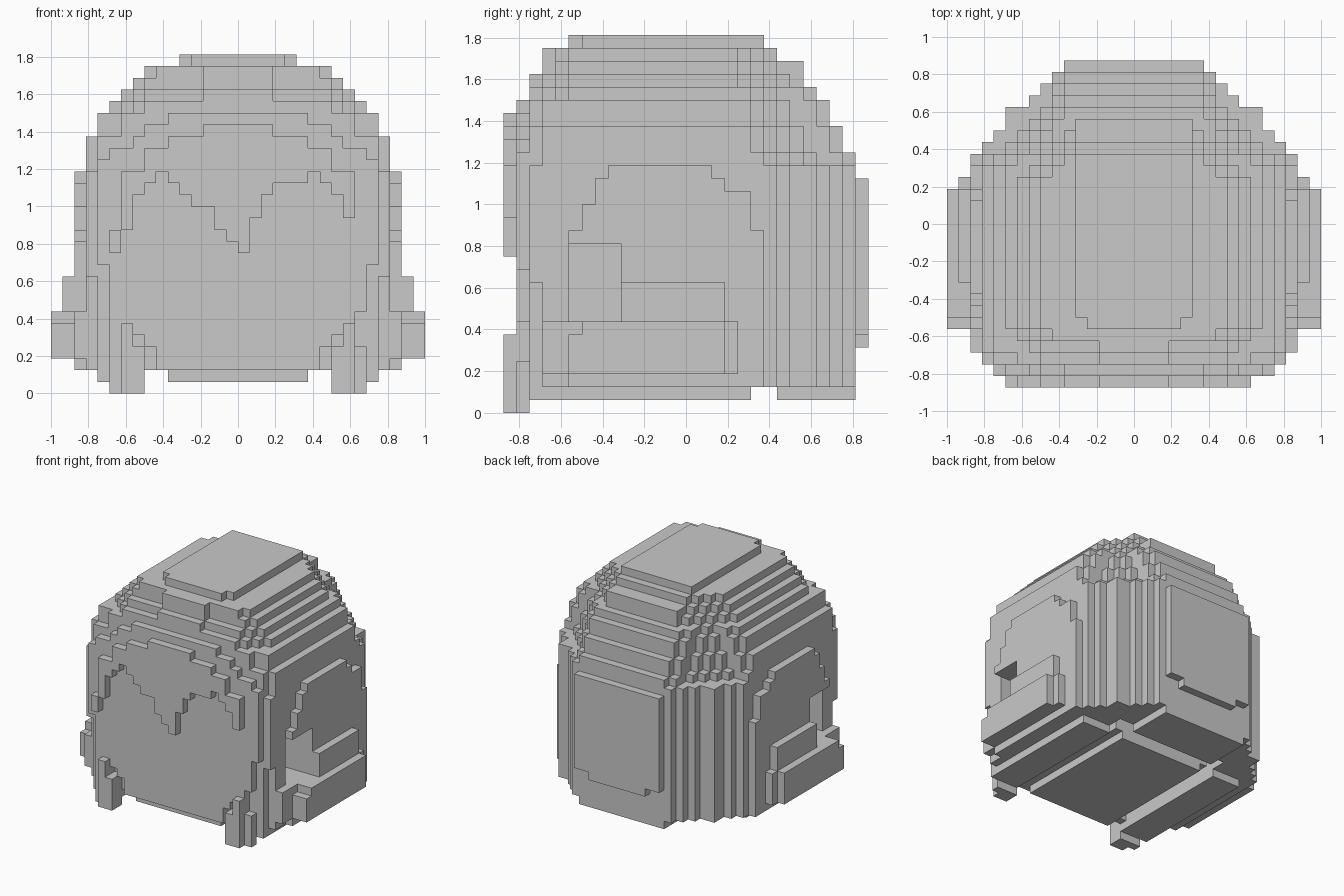
import bpy, bmesh
from mathutils import Vector

if "Cube" in bpy.data.objects:
    bpy.data.objects.remove(bpy.data.objects["Cube"])

V = 0.0625  # size of one block

mat = bpy.data.materials.new("plain_grey")
mat.diffuse_color = (0.585, 0.585, 0.585, 1)
mat.use_nodes = True
mat.node_tree.nodes["Principled BSDF"].inputs["Base Color"].default_value = mat.diffuse_color


def out(i):
    """Distance of a block's outer side from the centre plane."""
    return i + 1 if i >= 0 else -i


def step(value, table):
    """First result whose limit is at least value, else 0."""
    return next((r for limit, r in table if value <= limit), 0)


def fill(x, y, z, rule=lambda x, y, z: True):
    return {(i, j, k) for i in range(*x) for j in range(*y) for k in range(*z) if rule(i, j, k)}


def both(*args):
    """Blocks plus their mirror image across x."""
    cells = fill(*args)
    return cells | {(-1 - i, j, k) for i, j, k in cells}


# Rounded head: top of layer, half width, back depth, back corner cut, front corner cut
LAYERS = [(19, 13, 13, 20, 30), (20, 13, 13, 19, 30), (22, 13, 12, 18, 30), (24, 12, 11, 17, 30),
          (25, 11, 10, 16, 20), (26, 10, 9, 14, 19), (27, 9, 9, 13, 18), (28, 8, 7, 12, 17),
          (29, 5, 6, 11, 13)]


def head_rule(x, y, z):
    top, half, back, cut, front_cut = next(l for l in LAYERS if z < l[0])
    ax, ay = out(x), out(y)
    if ax > half:
        return False
    if ax > 8 and -9 <= y < -5 and 7 <= z < 13:  # deep ear opening
        return False
    if z < 4 and ((ax == 8 and y <= 6) or (y in (5, 6) and ax <= 8)):  # groove around the neck
        return False
    if y >= 0:
        if top in (26, 27):  # raised band across the back
            if ax <= 5:
                return ay <= 9
            back = 8
        if z >= 19 and ax > 7 and ay > 6:
            cut -= 1
        return ay <= back and (ax + ay <= cut or (z < 19 and (ax, ay) == (11, 10)))
    front = 9 if z == 28 else 11 if z < 26 or ax <= 3 else 10
    return ay <= front and ax + ay <= front_cut


# Hair layers in front of the head: highest block by distance from the middle
CROWN = {-14: [(3, 23), (6, 22), (8, 21), (10, 19)],
         -13: [(6, 24), (8, 23), (9, 22), (11, 21), (12, 20)],
         -12: [(3, 26), (8, 25), (10, 24), (12, 22), (13, 19)]}
# Lower edge of the fringe, one value per column from x = -10
FRINGE = [14, 17, 18, 19, 18, 17, 16, 16, 14, 13, 12, 15, 17, 18, 18, 18, 19, 18, 17, 15]


# Face panel, narrowing around the jaw, with the hairline above it
def face_rule(x, y, z):
    jaw = step(z, [(3, 7), (4, 8), (5, 9), (6, 10), (10, 11), (30, 12)])
    return out(x) <= jaw and z < step(out(x), CROWN[y])


# Ear cover: rounded top, open notch low at the front
def ear_rule(x, y, z):
    top = step(y, [(-9, 14), (-8, 16), (-7, 18), (1, 19), (2, 18), (4, 17), (5, 14)])
    return z < top and not (y < -5 and 7 <= z < 13)


parts = {
    "head": fill((-13, 13), (-11, 13), (2, 29), head_rule),
    "side_hair": fill((-13, 13), (-12, -11), (2, 26),
                      lambda x, y, z: z < step(out(x), CROWN[y]) and (out(x) < 13 or z >= 10)),
    "face": fill((-12, 12), (-13, -12), (2, 24), face_rule),
    "fringe": fill((-10, 10), (-14, -13), (12, 23),
                   lambda x, y, z: FRINGE[x + 10] <= z < step(out(x), CROWN[y])),
    "stray_tuft": fill((-11, -10), (-14, -13), (12, 14)),
    "ear_covers": both((13, 14), (-9, 6), (2, 19), ear_rule),
    "side_bands": both((14, 16), (-9, 3), (3, 7), lambda x, y, z: not (y == -9 and z == 6))
    | both((14, 15), (3, 4), (3, 7)) | both((13, 14), (-11, -9), (3, 7)),
    "side_pads": both((14, 15), (-5, 3), (7, 10)),
    "back_plate": fill((-6, 6), (13, 14), (5, 18), lambda x, y, z: z > 5 or out(x) <= 4),
    "base_plates": fill((-6, 6), (-12, 5), (1, 2)) | fill((-6, 6), (7, 13), (1, 2)),
    "base_rails": both((8, 12), (-12, 5), (1, 2)),
    # Hanging locks at the front corners, slightly different left and right
    "left_lock": fill((-11, -8), (-14, -12), (0, 7),
                      lambda x, y, z: z < {-11: 7, -10: 6, -9: 4}[x] and (x > -11 or y > -14)),
    "right_lock": fill((8, 11), (-14, -12), (0, 6),
                       lambda x, y, z: z < {8: 4, 9: 6, 10: 4}[x] and (x < 10 or y > -14)),
}
solid = set().union(*parts.values())


def build(name, cells):
    """Skin the blocks, leaving out faces hidden against other blocks."""
    bm = bmesh.new()
    verts = {}

    def vert(p):
        if p not in verts:
            verts[p] = bm.verts.new(Vector(p) * V)
        return verts[p]

    for c in sorted(cells):
        for axis in range(3):
            u, w = (axis + 1) % 3, (axis + 2) % 3
            for side in (0, 1):
                n = list(c)
                n[axis] += 2 * side - 1
                if tuple(n) in solid:
                    continue
                quad = []
                for du, dw in ((0, 0), (1, 0), (1, 1), (0, 1)):
                    p = list(c)
                    p[axis] += side
                    p[u] += du
                    p[w] += dw
                    quad.append(vert(tuple(p)))
                bm.faces.new(quad if side else quad[::-1])
    # Merge flat neighbours into large faces
    bmesh.ops.dissolve_limit(bm, angle_limit=0.01, verts=bm.verts[:], edges=bm.edges[:])
    mesh = bpy.data.meshes.new(name)
    bm.to_mesh(mesh)
    bm.free()
    mesh.materials.append(mat)
    bpy.context.collection.objects.link(bpy.data.objects.new(name, mesh))


for name, cells in parts.items():
    build(name, cells)
